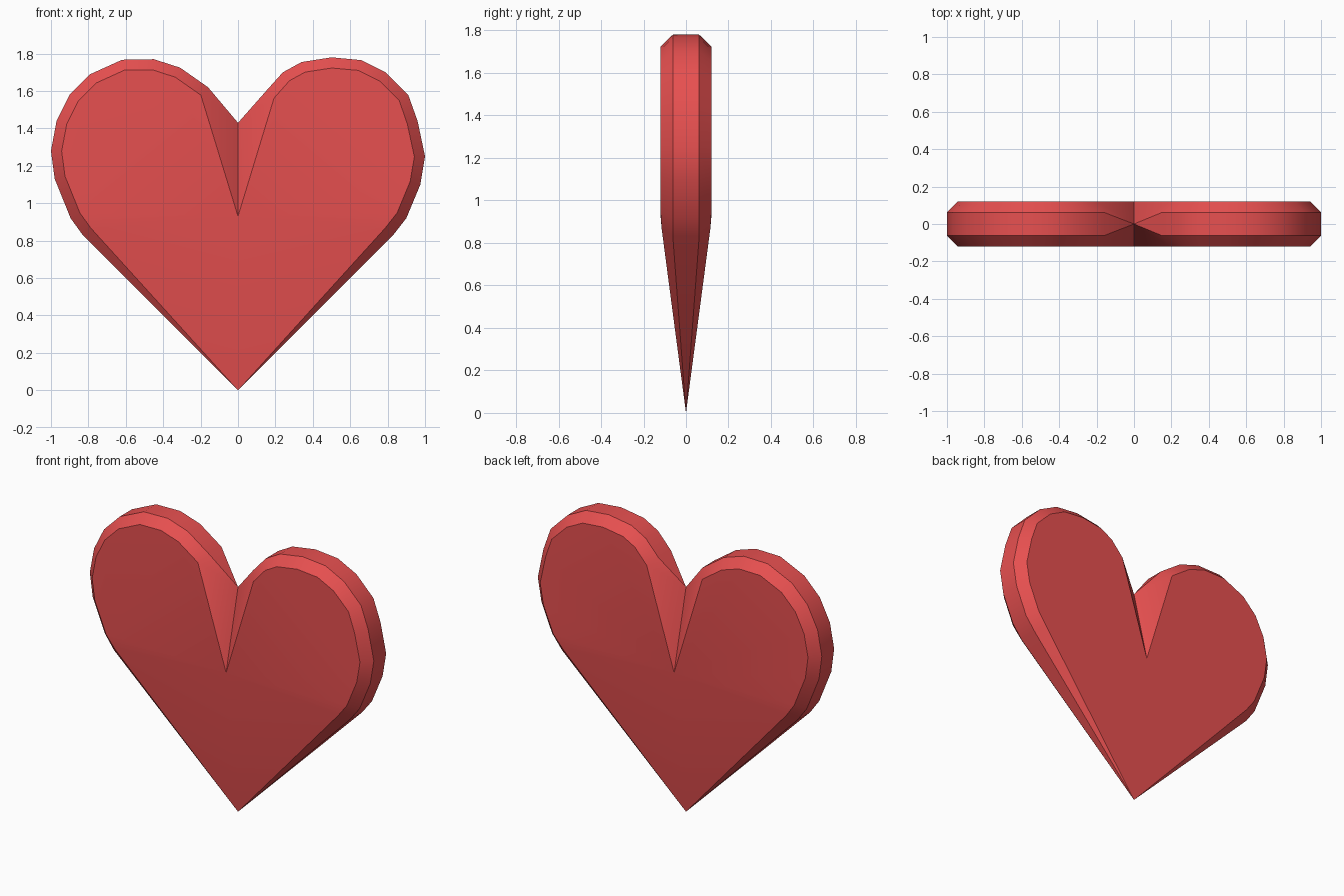
import bpy, bmesh, math
from mathutils import Vector

if "Cube" in bpy.data.objects:
    bpy.data.objects.remove(bpy.data.objects["Cube"])

# Rim outlines of the two lobes (x, z), from the notch round to the lower flank
RIGHT = [(.15, 1.60), (.24, 1.70), (.34, 1.755), (.50, 1.78), (.66, 1.765), (.79, 1.70),
         (.91, 1.58), (.96, 1.44), (1.0, 1.25), (.975, 1.10), (.90, .92), (.83, .83)]
LEFT = [(-.16, 1.62), (-.31, 1.725), (-.45, 1.77), (-.62, 1.767), (-.79, 1.69), (-.90, 1.58),
        (-.97, 1.44), (-1.0, 1.28), (-.98, 1.13), (-.895, .92), (-.83, .83)]
NOTCH, TIP = (0, 1.43), (0, 0)
RIM_Y, FACE_Y, INSET, BEND_Z = .062, .12, .057, .93

bm = bmesh.new()
notch = bm.verts.new((0, 0, NOTCH[1]))
tip = bm.verts.new((0, 0, 0))
centre = {s: bm.verts.new((0, s * FACE_Y, BEND_Z)) for s in (-1, 1)}


def inset_points(points, side):
    """Outline moved inwards for the bevelled face."""
    loop = [Vector(p) for p in [NOTCH] + points + [TIP]]
    result = []
    for a, b, c in zip(loop, loop[1:], loop[2:]):
        d = ((b - a).normalized() + (c - b).normalized()).normalized()
        result.append(b + side * INSET * Vector((d.y, -d.x)))
    return result


def skin(a, b):
    """Strip between two lines, closed to notch and tip."""
    bm.faces.new((notch, a[0], b[0]))
    bm.faces.new((tip, a[-1], b[-1]))
    for i in range(len(a) - 1):
        bm.faces.new((a[i], a[i + 1], b[i + 1], b[i]))


for points, side in ((RIGHT, 1), (LEFT, -1)):
    rims = {}
    inner = inset_points(points, side)
    for s in (-1, 1):
        rim = [bm.verts.new((x, s * RIM_Y, z)) for x, z in points]
        face = [bm.verts.new((p.x, s * FACE_Y * min(1, (p.y + .04) / (BEND_Z + .02)), p.y))
                for p in inner]
        rims[s] = rim
        # bevel, then the broad face: notch slope, flat lobe, tapered point
        skin(rim, face)
        c = centre[s]
        bm.faces.new((notch, face[0], c))
        bm.faces.new(face[:-1] + [c])
        bm.faces.new((face[-2], face[-1], c))
        bm.faces.new((face[-1], tip, c))
    # outer rim band
    skin(rims[-1], rims[1])

bmesh.ops.recalc_face_normals(bm, faces=bm.faces)
mesh = bpy.data.meshes.new("heart")
bm.to_mesh(mesh)
bm.free()
heart = bpy.data.objects.new("heart", mesh)
bpy.context.collection.objects.link(heart)

red = bpy.data.materials.new("red")
red.diffuse_color = (.8, .08, .08, 1)
red.use_nodes = True
red.node_tree.nodes["Principled BSDF"].inputs["Base Color"].default_value = red.diffuse_color
mesh.materials.append(red)

bpy.context.view_layer.objects.active = heart
heart.select_set(True)
bpy.ops.object.shade_smooth_by_angle(angle=math.radians(30))
